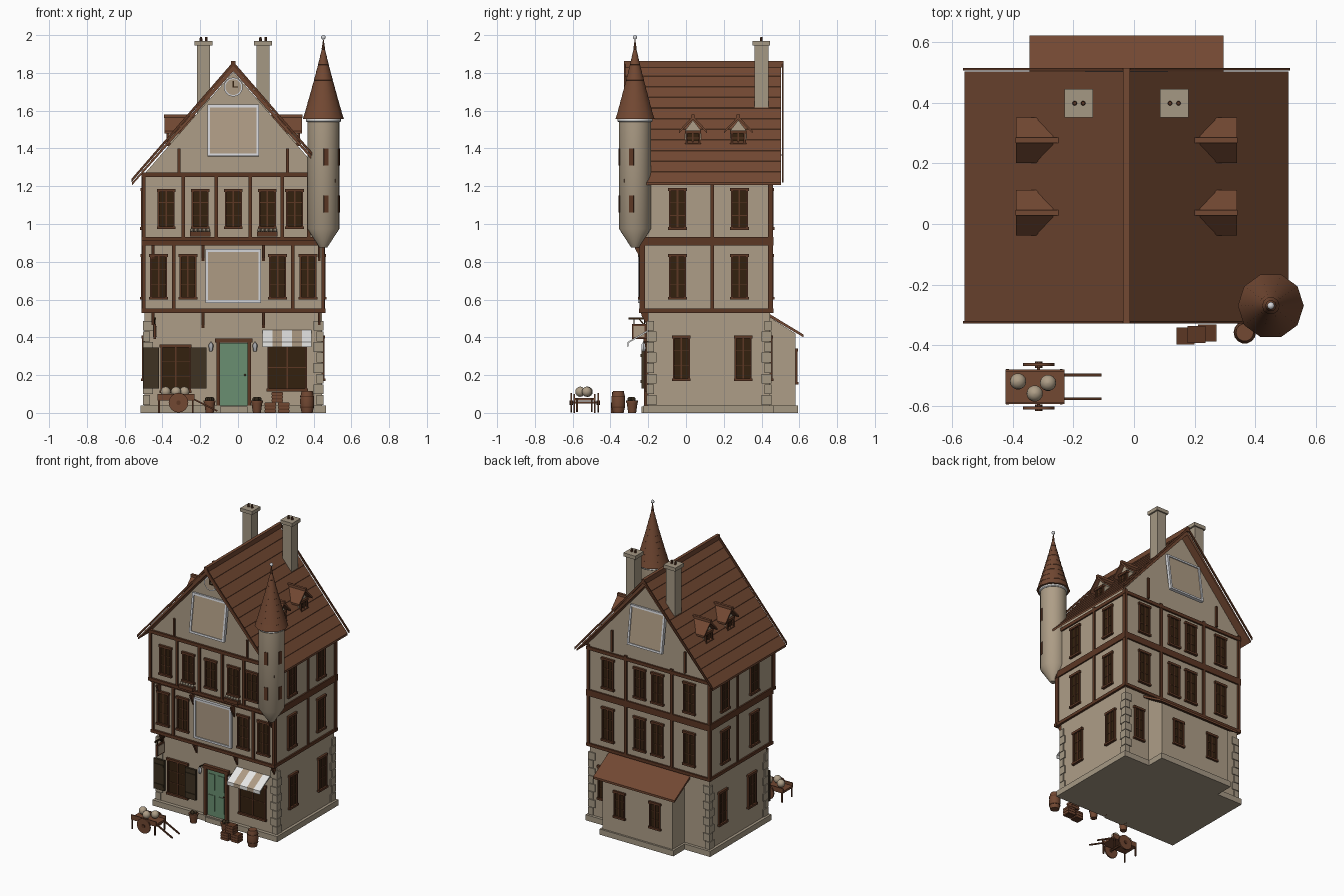
import bpy, bmesh, math
from mathutils import Matrix, Vector

if "Cube" in bpy.data.objects:
    bpy.data.objects.remove(bpy.data.objects["Cube"])

def lin(c):
    c /= 255
    return c / 12.92 if c < 0.04045 else ((c + 0.055) / 1.055) ** 2.4

COLOURS = {"plaster": (174, 158, 135), "stone": (165, 152, 132), "timber": (92, 55, 36),
           "roof_tile": (114, 72, 50), "dark_glass": (51, 33, 15), "shutter_paint": (62, 50, 34),
           "door_green": (106, 143, 113), "silver": (212, 213, 217), "white_cloth": (232, 232, 230),
           "panel_tan": (174, 155, 132)}
MATS, IDX = [], {}
for i, (n, c) in enumerate(COLOURS.items()):
    m = bpy.data.materials.new(n)
    m.diffuse_color = (*[lin(v) for v in c], 1)
    m.use_nodes = True
    m.node_tree.nodes["Principled BSDF"].inputs["Base Color"].default_value = m.diffuse_color
    MATS.append(m)
    IDX[n] = i
PARTS = {}
I = Matrix()
CX = -0.025  # house centre line

def put(part, verts, faces, mat, M=I, smooth=False):
    bm = PARTS.setdefault(part, bmesh.new())
    vs = [bm.verts.new(M @ Vector(v)) for v in verts]
    for f in faces:
        face = bm.faces.new([vs[k] for k in f])
        face.material_index = IDX[mat]
        face.smooth = smooth

def prism(part, pts, a, b, mat, axis="y", M=I):
    """Extrude a 2D outline along an axis from a to b."""
    place = {"y": lambda p, t: (p[0], t, p[1]), "x": lambda p, t: (t, p[0], p[1]),
             "z": lambda p, t: (p[0], p[1], t)}[axis]
    n = len(pts)
    vs = [place(p, t) for t in (a, b) for p in pts]
    fs = [tuple(range(n)), tuple(range(2 * n - 1, n - 1, -1))]
    fs += [(k, k + n, (k + 1) % n + n, (k + 1) % n) for k in range(n)]
    put(part, vs, fs, mat, M)

def box(part, lo, hi, mat, M=I):
    x0, y0, z0 = lo
    x1, y1, z1 = hi
    prism(part, [(x0, y0), (x1, y0), (x1, y1), (x0, y1)], z0, z1, mat, "z", M)

def lathe(part, prof, loc, n, mat, smooth=True, M=None):
    M = Matrix.Translation(loc) @ (M or I)
    vs = [(r * math.cos(2 * math.pi * k / n), r * math.sin(2 * math.pi * k / n), z)
          for r, z in prof for k in range(n)]
    fs = [(j * n + k, j * n + (k + 1) % n, (j + 1) * n + (k + 1) % n, (j + 1) * n + k)
          for j in range(len(prof) - 1) for k in range(n)]
    fs += [tuple(range(n - 1, -1, -1)), tuple(range(len(vs) - n, len(vs)))]
    put(part, vs, fs, mat, M, smooth)

def ball(part, loc, r, mat, n=14):
    prof = [(max(r * math.sin(math.pi * k / 8), 0.0005), -r * math.cos(math.pi * k / 8)) for k in range(9)]
    lathe(part, prof, loc, n, mat)

def beam(part, p, q, w, mat):
    """Square bar between two points."""
    p, q = Vector(p), Vector(q)
    M = Matrix.Translation(p) @ (q - p).to_track_quat("Z", "Y").to_matrix().to_4x4()
    box(part, (-w / 2, -w / 2, 0), (w / 2, w / 2, (q - p).length), mat, M)

def wall(x, y, z, deg):
    """Wall frame: local x runs along the wall, local -y points outwards."""
    return Matrix.Translation((x, y, z)) @ Matrix.Rotation(math.radians(deg), 4, "Z")

def window(M, w=0.08, h=0.23, bars=2, part="windows"):
    a = w / 2
    box(part, (-a, -0.005, 0), (a, 0.01, h), "dark_glass", M)
    for s in (-1, 1):
        box(part, (s * a - 0.005, -0.014, 0), (s * a + 0.005, 0.01, h), "timber", M)
    box(part, (-a - 0.01, -0.016, h - 0.01), (a + 0.01, 0.01, h + 0.006), "timber", M)
    box(part, (-a - 0.01, -0.018, -0.006), (a + 0.01, 0.01, 0.008), "timber", M)
    box(part, (-0.004, -0.01, 0), (0.004, 0, h), "timber", M)
    for k in range(1, bars + 1):
        zz = h * k / (bars + 1)
        box(part, (-a, -0.008, zz - 0.002), (a, 0, zz + 0.002), "timber", M)

# main storeys, stepping out at the front
X0, X1, YB = -0.5, 0.45, 0.45
box("ground_floor", (-0.495, -0.2, 0.03), (0.445, 0.445, 0.54), "plaster")
box("plinth", (-0.515, -0.225, 0), (0.465, 0.465, 0.04), "stone")
box("second_floor", (X0, -0.235, 0.54), (X1, YB, 0.91), "plaster")
prism("third_floor_and_gable", [(X0, 0.91), (X1, 0.91), (X1, 1.26), (CX, 1.805), (X0, 1.26)], -0.265, YB, "plaster")

# corner stones
for sx, x in ((1, -0.495), (-1, 0.445)):
    for sy, y in ((1, -0.2), (-1, 0.445)):
        for k in range(8):
            a, b = (0.045, 0.03) if k % 2 else (0.03, 0.045)
            xs, ys = sorted((x - sx * 0.008, x + sx * a)), sorted((y - sy * 0.008, y + sy * b))
            box("corner_stones", (xs[0], ys[0], 0.043 + k * 0.056), (xs[1], ys[1], 0.095 + k * 0.056), "stone")

# timber bands and posts
for z0, z1, yf in ((0.53, 0.552, -0.235), (0.887, 0.91, -0.235), (0.91, 0.932, -0.265), (1.215, 1.238, -0.265)):
    for y in (X0, X1):
        box("timber_bands", (y - 0.01, yf, z0), (y + 0.01, YB, z1), "timber")
    box("timber_bands", (X0 - 0.012, YB - 0.01, z0), (X1 + 0.012, YB + 0.012, z1), "timber")
    up = 0.035 if z0 > 1.2 else 0
    box("timber_bands", (X0 - 0.012, yf - 0.014, z0 + up), (X1 + 0.012, yf + 0.01, z1 + up), "timber")
for z0, z1, yf, fx in ((0.55, 0.89, -0.235, (X0, -0.34, 0.29, X1)),
                       (0.93, 1.25, -0.265, (X0, -0.29, -0.115, 0.065, 0.235, 0.375, X1))):
    for x in fx:
        box("timber_posts", (x - 0.009, yf - 0.012, z0), (x + 0.009, yf + 0.01, z1), "timber")
    for x in (X0, CX - 0.18, CX + 0.18, X1):
        box("timber_posts", (x - 0.01, YB - 0.01, z0), (x + 0.01, YB + 0.011, z1), "timber")
    for x in (X0, X1):
        for y in (yf + 0.01, 0.14, YB - 0.008):
            box("timber_posts", (x - 0.009, y - 0.009, z0), (x + 0.009, y + 0.009, z1), "timber")
for x in (CX - 0.287, CX + 0.287):
    for y in (-0.267, YB + 0.002):
        box("gable_posts", (x - 0.007, y - 0.01, 1.25), (x + 0.007, y + 0.01, 1.4), "timber")

# corbels under the overhanging floors
for x in (-0.45, -0.185, 0.135, 0.43):
    for y, z in ((-0.2, 0.535), (-0.235, 0.89)):
        prism("corbels", [(y, z), (y - 0.04, z), (y - 0.035, z - 0.02), (y, z - 0.085)], x - 0.007, x + 0.007, "timber", "x")

# windows on all sides
for x in (-0.42, -0.265, 0.21, 0.37):
    window(wall(x, -0.235, 0.605, 0))
for x in (-0.38, -0.2, CX, 0.155, 0.3):
    window(wall(x, -0.265, 0.98, 0), h=0.2)
for z in (0.175, 0.605, 0.975):
    h = 0.21 if z > 0.9 else 0.23
    for y in (-0.045, 0.283):
        window(wall(X1 if z > 0.3 else 0.445, y + (0.02 if z < 0.3 else 0), z, 90), h=h)
        window(wall(X0 if z > 0.3 else -0.495, y + (0.02 if z < 0.3 else 0), z, -90), h=h)
    if z > 0.3:
        for d in (-0.32, -0.07, 0.07, 0.32):
            window(wall(CX + d, YB, z, 180), h=h)
window(wall(0.335, 0.445, 0.175, 180), w=0.07)
window(wall(-0.33, -0.2, 0.11, 0), w=0.15, h=0.245)
window(wall(0.26, -0.2, 0.12, 0), w=0.2, h=0.24, bars=1)

# shutters
for x in (-0.46, -0.21):
    box("shutters", (x - 0.042, -0.235, 0.13), (x + 0.042, -0.22, 0.345), "shutter_paint")
    for z in (0.165, 0.305):
        box("shutters", (x - 0.038, -0.24, z - 0.008), (x + 0.038, -0.23, z + 0.008), "shutter_paint")

# window boxes with blooms
for x in (-0.2, 0.155):
    box("flower_boxes", (x - 0.055, -0.305, 0.935), (x + 0.055, -0.27, 0.96), "timber")
    for k in range(5):
        ball("flowers", (x - 0.042 + k * 0.021, -0.288, 0.967), 0.01, "stone", 8)

# front door
box("door", (-0.095, -0.208, 0.04), (0.05, -0.19, 0.37), "door_green")
for x in (-0.105, 0.06):
    box("door_frame", (x - 0.01, -0.222, 0.0), (x + 0.01, -0.19, 0.38), "timber")
box("door_frame", (-0.122, -0.225, 0.372), (0.077, -0.19, 0.395), "timber")
box("door_step", (-0.095, -0.235, 0), (0.05, -0.2, 0.035), "stone")
for x in (-0.06, 0.015):
    for z in (0.08, 0.23):
        box("door_panels", (x - 0.025, -0.212, z), (x + 0.025, -0.206, z + 0.11), "door_green")
ball("door_knob", (0.037, -0.214, 0.2), 0.005, "timber")
for x in (-0.143, 0.09):
    lathe("lanterns", [(0.006, 0.325), (0.011, 0.335), (0.013, 0.36), (0.003, 0.375)], (x, -0.225, 0), 6, "silver", False)
    beam("lantern_arms", (x, -0.2, 0.375), (x, -0.228, 0.375), 0.006, "dark_glass")

# striped awning
for k in range(5):
    x, m = 0.13 + k * 0.052, ("white_cloth", "panel_tan")[k % 2]
    prism("awning", [(-0.2, 0.44), (-0.31, 0.375), (-0.31, 0.35), (-0.306, 0.35), (-0.304, 0.37), (-0.2, 0.43)],
          x, x + 0.052, m, "x")

# hanging sign
beam("sign_bracket", (-0.44, -0.2, 0.5), (-0.44, -0.305, 0.5), 0.01, "dark_glass")
beam("sign_bracket", (-0.44, -0.2, 0.44), (-0.44, -0.25, 0.5), 0.007, "dark_glass")
for y in (-0.275, -0.22):
    beam("sign_bracket", (-0.44, y, 0.46), (-0.44, y, 0.5), 0.004, "dark_glass")
box("sign", (-0.447, -0.287, 0.392), (-0.433, -0.21, 0.47), "timber")
box("sign_face", (-0.45, -0.278, 0.401), (-0.43, -0.219, 0.461), "panel_tan")

# framed panels on the front and gables
def panel(M, w, h):
    a = w / 2
    box("panel_boards", (-a, -0.01, 0), (a, 0.004, h), "panel_tan", M)
    for s in (-1, 1):
        box("panel_frames", (s * a - 0.007, -0.016, 0), (s * a + 0.007, 0.006, h), "silver", M)
    for z in (0, h):
        box("panel_frames", (-a - 0.007, -0.016, z - 0.007), (a + 0.007, 0.006, z + 0.007), "silver", M)
panel(wall(CX, -0.238, 0.59, 0), 0.28, 0.27)
tilt = Matrix.Rotation(math.radians(-8), 4, "X")
panel(wall(CX, -0.304, 1.365, 0) @ tilt, 0.26, 0.26)
panel(wall(CX, YB + 0.039, 1.365, 180) @ tilt, 0.26, 0.26)

# gable clock
flat = Matrix.Rotation(math.pi / 2, 4, "X")
lathe("clock_rim", [(0.05, 0), (0.05, 0.012)], (CX, -0.262, 1.725), 24, "silver", True, flat)
lathe("clock_face", [(0.042, 0), (0.042, 0.016)], (CX, -0.262, 1.725), 24, "panel_tan", True, flat)
box("clock_hands", (CX - 0.003, -0.284, 1.722), (CX + 0.003, -0.277, 1.758), "dark_glass")
box("clock_hands", (CX - 0.003, -0.284, 1.722), (CX + 0.025, -0.277, 1.728), "dark_glass")

# roof slopes in lapped courses, raised edge boards and ridge
N, W, ZA, ZE = 11, 0.535, 1.838, 1.218
for s in (-1, 1):
    top = []
    for k in range(N):
        for t, lift in ((k / N, 0.0), ((k + 1) / N, 0.003)):
            top.append((CX + s * W * t, ZA + (ZE - ZA) * t + lift))
    prism("main_roof", top + [(CX + s * W, ZE - 0.012), (CX, ZA - 0.03)], -0.322, 0.503, "roof_tile")
    for y in (-0.329, 0.507):
        prism("edge_boards", [(CX, ZA + 0.022), (CX + s * 0.54, ZE + 0.02), (CX + s * 0.54, ZE + 0.002), (CX, ZA)],
              y, y + 0.008, "timber")
box("ridge_cap", (CX - 0.011, -0.329, ZA - 0.01), (CX + 0.011, 0.515, 1.862), "roof_tile")

# dormers on both slopes
for s in (-1, 1):
    for y in (0.037, 0.277):
        M = Matrix.Translation((CX, y, 0)) @ Matrix.Rotation(0 if s > 0 else math.pi, 4, "Z")
        prism("dormer_walls", [(-0.042, 1.40), (0.042, 1.40), (0.042, 1.495), (0, 1.55), (-0.042, 1.495)], 0.18, 0.34, "plaster", "x", M)
        window(M @ wall(0.34, 0, 1.42, 90), w=0.066, h=0.07, bars=1, part="dormer_windows")
        for t in (-1, 1):
            prism("dormer_roofs", [(0, 1.572), (t * 0.075, 1.493), (t * 0.075, 1.48), (0, 1.555)], 0.16, 0.365, "roof_tile", "x", M)
        box("dormer_ridges", (0.2, -0.009, 1.56), (0.367, 0.009, 1.58), "roof_tile", M)

# chimneys
for x in (-0.182, 0.133):
    box("chimneys", (x - 0.035, 0.362, 1.55), (x + 0.035, 0.436, 1.95), "stone")
    box("chimney_caps", (x - 0.047, 0.352, 1.945), (x + 0.047, 0.446, 1.97), "stone")
    for d in (-0.014, 0.014):
        lathe("chimney_pots", [(0.008, 1.965), (0.006, 1.99)], (x + d, 0.399, 0), 10, "timber")

# corner turret
T = (0.452, -0.27, 0)
lathe("turret", [(0.02, 0.875), (0.085, 0.975), (0.085, 1.55)], T, 24, "plaster")
lathe("turret_rim", [(0.088, 1.54), (0.093, 1.545), (0.093, 1.556), (0.088, 1.558)], T, 24, "white_cloth")
prof = [(0.06, 1.552), (0.109, 1.556)]
for k in range(1, 10):
    t = k / 10
    r = 0.107 * (1 - t) ** 1.12
    prof += [(r, 1.556 + 0.41 * t), (r + 0.0012, 1.557 + 0.41 * t)]
lathe("turret_roof", prof + [(0.002, 1.975)], T, 10, "roof_tile", False)
ball("turret_finial", (0.452, -0.27, 1.988), 0.012, "silver")
for deg in (10, 77):
    for z in (1.06, 1.31):
        box("turret_slits", (-0.013, -0.087, z), (0.013, -0.07, z + 0.09), "timber", wall(*T, deg))

# rear lean-to
prism("rear_annex", [(0.44, 0.03), (0.58, 0.03), (0.58, 0.42), (0.44, 0.508)], -0.3, 0.25, "plaster", "x")
box("annex_plinth", (-0.315, 0.44, 0), (0.265, 0.593, 0.04), "stone")
prism("annex_roof", [(0.44, 0.525), (0.622, 0.415), (0.622, 0.4), (0.44, 0.508)], -0.345, 0.295, "roof_tile", "x")
for x in (CX - 0.14, CX + 0.14):
    window(wall(x, 0.577, 0.155, 180), w=0.075, h=0.18)

# hand cart with melons
box("cart_bed", (-0.425, -0.595, 0.065), (-0.23, -0.48, 0.08), "roof_tile")
for y in (-0.595, -0.487):
    box("cart_sides", (-0.425, y, 0.08), (-0.23, y + 0.007, 0.1), "roof_tile")
    for x in (-0.418, -0.24):
        beam("cart_legs", (x, y + 0.004, 0.0), (x, y + 0.004, 0.07), 0.009, "timber")
for y in (-0.603, -0.46):
    lathe("cart_wheels", [(0.052, 0), (0.052, 0.009)], (-0.315, y, 0.054), 16, "roof_tile", True, flat)
    lathe("cart_hubs", [(0.012, -0.006), (0.012, 0.015)], (-0.315, y, 0.054), 10, "timber", True, flat)
beam("cart_axle", (-0.315, -0.61, 0.054), (-0.315, -0.462, 0.054), 0.01, "timber")
for y in (-0.577, -0.499):
    beam("cart_handles", (-0.24, y, 0.075), (-0.11, y, 0.01), 0.009, "timber")
for x, y in ((-0.383, -0.52), (-0.328, -0.56), (-0.284, -0.525)):
    ball("melons", (x, y, 0.112), 0.027, "plaster")

# barrel, crates and plant pots
lathe("barrel", [(0.029, 0), (0.036, 0.035), (0.037, 0.06), (0.036, 0.085), (0.029, 0.117)], (0.366, -0.358, 0), 14, "roof_tile")
for z in (0.027, 0.083):
    lathe("barrel_hoops", [(0.0362, z), (0.037, z + 0.006)], (0.366, -0.358, 0), 14, "timber")
for x, y, z in ((0.17, -0.37, 0), (0.242, -0.36, 0), (0.207, -0.365, 0.056)):
    box("crates", (x - 0.028, y - 0.026, z), (x + 0.028, y + 0.026, z + 0.054), "timber")
    for zz in (0.004, 0.022, 0.04):
        box("crate_slats", (x - 0.03, y - 0.028, z + zz), (x + 0.03, y + 0.028, z + zz + 0.012), "roof_tile")
for x in (-0.15, 0.1):
    lathe("plant_pots", [(0.021, 0), (0.029, 0.055), (0.032, 0.056), (0.032, 0.066)], (x, -0.285, 0), 12, "roof_tile")
    for dx, dy in ((-0.012, 0), (0.012, 0.005), (0, -0.012)):
        ball("pot_plants", (x + dx, -0.285 + dy, 0.072), 0.013, "shutter_paint", 8)

# turn the gathered parts into objects
for name, bm in PARTS.items():
    bmesh.ops.recalc_face_normals(bm, faces=bm.faces)
    me = bpy.data.meshes.new(name)
    for m in MATS:
        me.materials.append(m)
    bm.to_mesh(me)
    bm.free()
    me.set_sharp_from_angle(angle=math.radians(35))
    bpy.context.collection.objects.link(bpy.data.objects.new(name, me))
